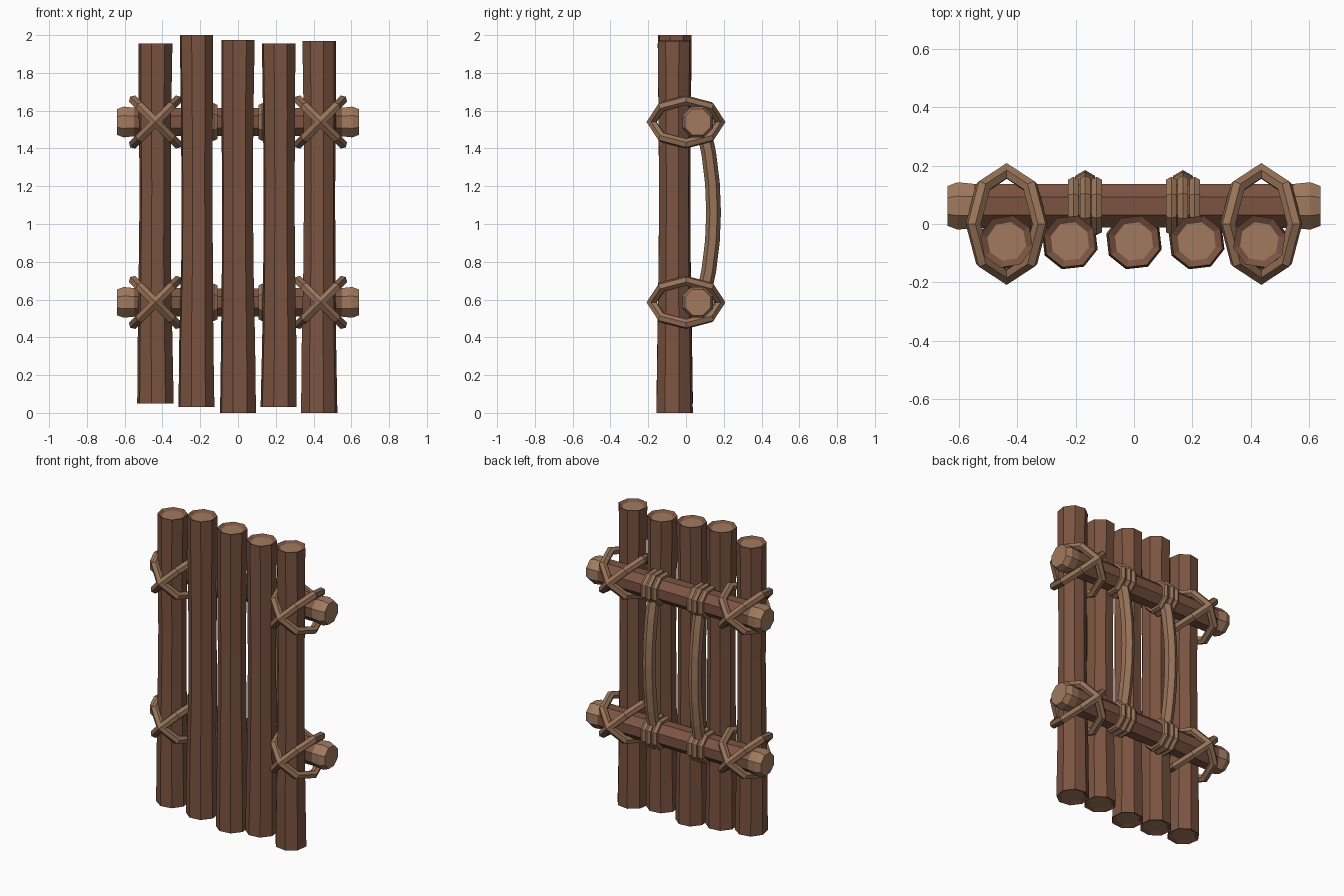
import bpy, bmesh, math, random
from mathutils import Vector

if "Cube" in bpy.data.objects:
    bpy.data.objects.remove(bpy.data.objects["Cube"])

random.seed(4)


def material(name, rgb):
    m = bpy.data.materials.new(name)
    m.diffuse_color = (*rgb, 1)
    m.use_nodes = True
    m.node_tree.nodes["Principled BSDF"].inputs["Base Color"].default_value = m.diffuse_color
    return m


BARK = material("bark", (0.20, 0.088, 0.052))
CUT = material("cut_wood", (0.36, 0.195, 0.115))
ROPE = material("rope", (0.32, 0.175, 0.10))


def finish(bm, name, mats):
    bmesh.ops.recalc_face_normals(bm, faces=bm.faces)
    me = bpy.data.meshes.new(name)
    bm.to_mesh(me)
    bm.free()
    for m in mats:
        me.materials.append(m)
    ob = bpy.data.objects.new(name, me)
    bpy.context.collection.objects.link(ob)
    return ob


def tube(name, path, radii, sides, up, mats, closed=False, spin=0.0, light=()):
    """Sweep a polygon along a planar path; 'light' lists segments using the second material."""
    path = [Vector(p) for p in path]
    n, up = len(path), Vector(up)
    bm = bmesh.new()
    rings = []
    for i, p in enumerate(path):
        if closed:
            t = path[(i + 1) % n] - path[i - 1]
        else:
            t = path[min(i + 1, n - 1)] - path[max(i - 1, 0)]
        if light:                      # straight pieces keep one direction
            t = path[-2] - path[1]
        side = t.cross(up).normalized()
        top = side.cross(t).normalized()
        ring = []
        for k in range(sides):
            a = 2 * math.pi * k / sides + spin
            ring.append(bm.verts.new(p + radii[i] * (math.cos(a) * side + math.sin(a) * top)))
        rings.append(ring)
    for i in range(n if closed else n - 1):
        a, b = rings[i], rings[(i + 1) % n]
        for k in range(sides):
            f = bm.faces.new((a[k], a[(k + 1) % sides], b[(k + 1) % sides], b[k]))
            f.material_index = int(i in light)
    if not closed:
        for r in (rings[0], rings[-1]):
            bm.faces.new(r).material_index = len(mats) - 1
    return finish(bm, name, mats)


# Upright logs: slightly waisted, with a rim and recessed pale end grain
LOGS = [(-0.437, 0.05, 1.955), (-0.22, 0.03, 2.0), (0.0, 0.0, 1.975),
        (0.215, 0.03, 1.955), (0.43, 0.0, 1.97)]
for i, (x, z0, z1) in enumerate(LOGS):
    h = z1 - z0
    zs = [z0 + 0.012, z0] + [z0 + h * f for f in (0.18, 0.4, 0.6, 0.8)] + [z1, z1 - 0.012]
    rs = [0.072, 0.099, 0.094, 0.087, 0.085, 0.088, 0.092, 0.068]
    jitter = [0, 0] + [random.uniform(-0.004, 0.004) for _ in range(4)] + [0, 0]
    path = [(x + j, -0.06, z) for j, z in zip(jitter, zs)]
    tube(f"log_{i + 1}", path, rs, 8, (0, 1, 0), [BARK, CUT],
         spin=math.pi / 8 + random.uniform(-0.2, 0.2), light=(99,))

ROWS = {"lower": 0.585, "upper": 1.54}
for row, z in ROWS.items():
    # Crossbar with pale chamfered ends
    xs = [-0.64, -0.605, -0.55, -0.2, 0.2, 0.55, 0.605, 0.64]
    rs = [0.074, 0.088, 0.082, 0.081, 0.081, 0.082, 0.088, 0.074]
    tube(f"{row}_crossbar", [(x, 0.062, z) for x in xs], rs, 8, (0, 0, 1),
         [BARK, CUT], spin=math.pi / 8, light=(0, 1, 5, 6))

    for s, label in ((-1, "left"), (1, "right")):
        # Crossed rope loops binding crossbar to the outer logs
        for d in (-1, 1):
            loop = []
            for k in range(8):
                a = k * math.pi / 4
                q = 0.162 * math.sin(a) / math.sqrt(2)
                loop.append((s * 0.437 + q, 0.182 * math.cos(a), z + d * q))
            tube(f"{row}_{label}_lashing", loop, [0.027] * 8, 6,
                 (1, 0, -d), [ROPE], closed=True)

        # Three rope rings around the crossbar at each handle end
        for j in (-1, 0, 1):
            major = 0.087 if j else 0.092
            ring = [(s * 0.168 + j * 0.04,
                     0.062 + major * math.cos((k + 0.5) * math.pi / 4),
                     z + major * math.sin((k + 0.5) * math.pi / 4)) for k in range(8)]
            tube(f"{row}_{label}_wrap", ring, [0.021] * 8, 6, (1, 0, 0), [ROPE], closed=True)

# Bowed vertical handles on the back
for s, label in ((-1, "left"), (1, "right")):
    path = []
    for k in range(7):
        t = k / 3 - 1
        path.append((s * 0.168, 0.09 + 0.056 * (1 - t * t), 1.0625 + 0.46 * t))
    tube(f"{label}_handle", path, [0.039] * 7, 6, (1, 0, 0), [ROPE])
